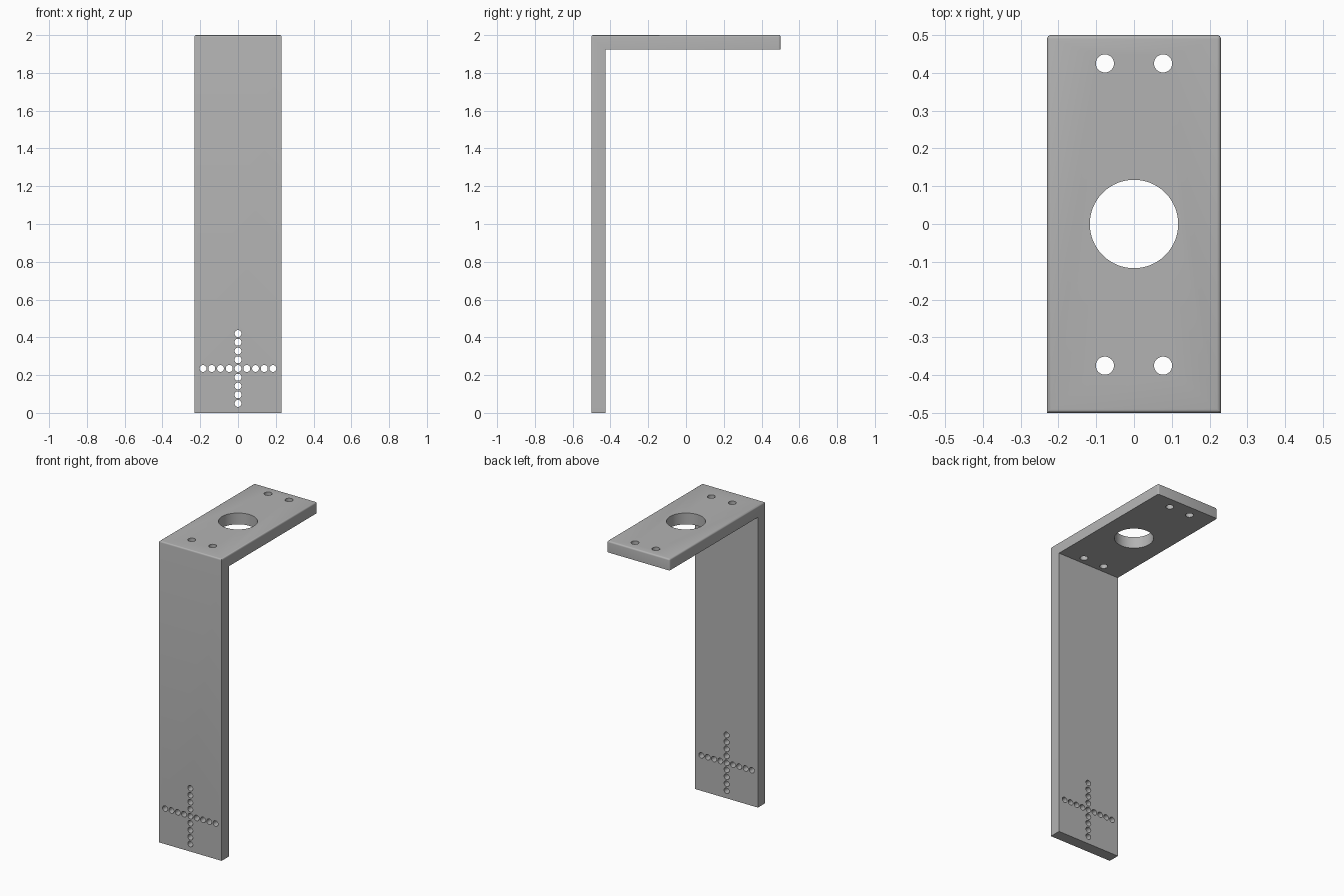
import bpy, bmesh
from math import radians
from mathutils import Matrix, Vector

cube = bpy.data.objects.get("Cube")
if cube:
    bpy.data.objects.remove(cube, do_unlink=True)

W, D, H, T = 0.23, 0.5, 2.0, 0.075   # half width, half depth, height, thickness
EDGE = 0.01

steel = bpy.data.materials.new("plain grey metal")
steel.use_nodes = True
grey = (0.45, 0.45, 0.45, 1)
steel.diffuse_color = grey
steel.node_tree.nodes["Principled BSDF"].inputs["Base Color"].default_value = grey


def make_object(name, bm):
    bmesh.ops.recalc_face_normals(bm, faces=bm.faces)
    mesh = bpy.data.meshes.new(name)
    bm.to_mesh(mesh)
    bm.free()
    mesh.materials.append(steel)
    obj = bpy.data.objects.new(name, mesh)
    bpy.context.collection.objects.link(obj)
    return obj


def add_hole(bm, centre, radius, sides, along_y=False):
    turn = Matrix.Rotation(radians(90), 4, "X") if along_y else Matrix()
    bmesh.ops.create_cone(bm, cap_ends=True, segments=sides, radius1=radius,
                          radius2=radius, depth=T * 3,
                          matrix=Matrix.Translation(centre) @ turn)


# L-shaped bracket, extruded across its width
bm = bmesh.new()
profile = [(-D, 0), (-D + T, 0), (-D + T, H - T), (D, H - T), (D, H), (-D, H)]
side = bm.faces.new([bm.verts.new((-W, y, z)) for y, z in profile])
ext = bmesh.ops.extrude_face_region(bm, geom=[side])
bmesh.ops.translate(bm, vec=(2 * W, 0, 0),
                    verts=[v for v in ext["geom"] if isinstance(v, bmesh.types.BMVert)])

# Rounded rim of the top plate and its two far corners
rim = []
for e in bm.edges:
    a, b = (v.co for v in e.verts)
    on_top = min(a.z, b.z) > H - 0.001
    far_corner = min(a.y, b.y) > D - 0.001 and abs(a.x - b.x) < 0.001
    if on_top or far_corner:
        rim.append(e)
bmesh.ops.bevel(bm, geom=rim, offset=EDGE, segments=4, profile=0.5, affect="EDGES")
bracket = make_object("bracket", bm)

# Holes in the top plate
bm = bmesh.new()
mid = H - T / 2
add_hole(bm, Vector((0, 0, mid)), 0.117, 64)
for x in (-0.077, 0.077):
    for y in (-0.375, 0.425):
        add_hole(bm, Vector((x, y, mid)), 0.024, 32)

# Cross of small holes in the upright
STEP, CROSS_Z = 0.0463, 0.235
for i in range(-4, 5):
    add_hole(bm, Vector((i * STEP, -D + T / 2, CROSS_Z)), 0.0185, 24, True)
    if i:
        add_hole(bm, Vector((0, -D + T / 2, CROSS_Z + i * STEP)), 0.0185, 24, True)
cutter = make_object("hole_cutter", bm)
cutter.hide_render = True

cut = bracket.modifiers.new("holes", "BOOLEAN")
cut.operation = "DIFFERENCE"
cut.solver = "EXACT"
cut.object = cutter
for obj in bpy.context.selected_objects:
    obj.select_set(False)
bpy.context.view_layer.objects.active = bracket
bracket.select_set(True)
bpy.ops.object.modifier_apply(modifier=cut.name)
bpy.data.objects.remove(cutter, do_unlink=True)
bpy.ops.object.shade_smooth_by_angle(angle=radians(30))
